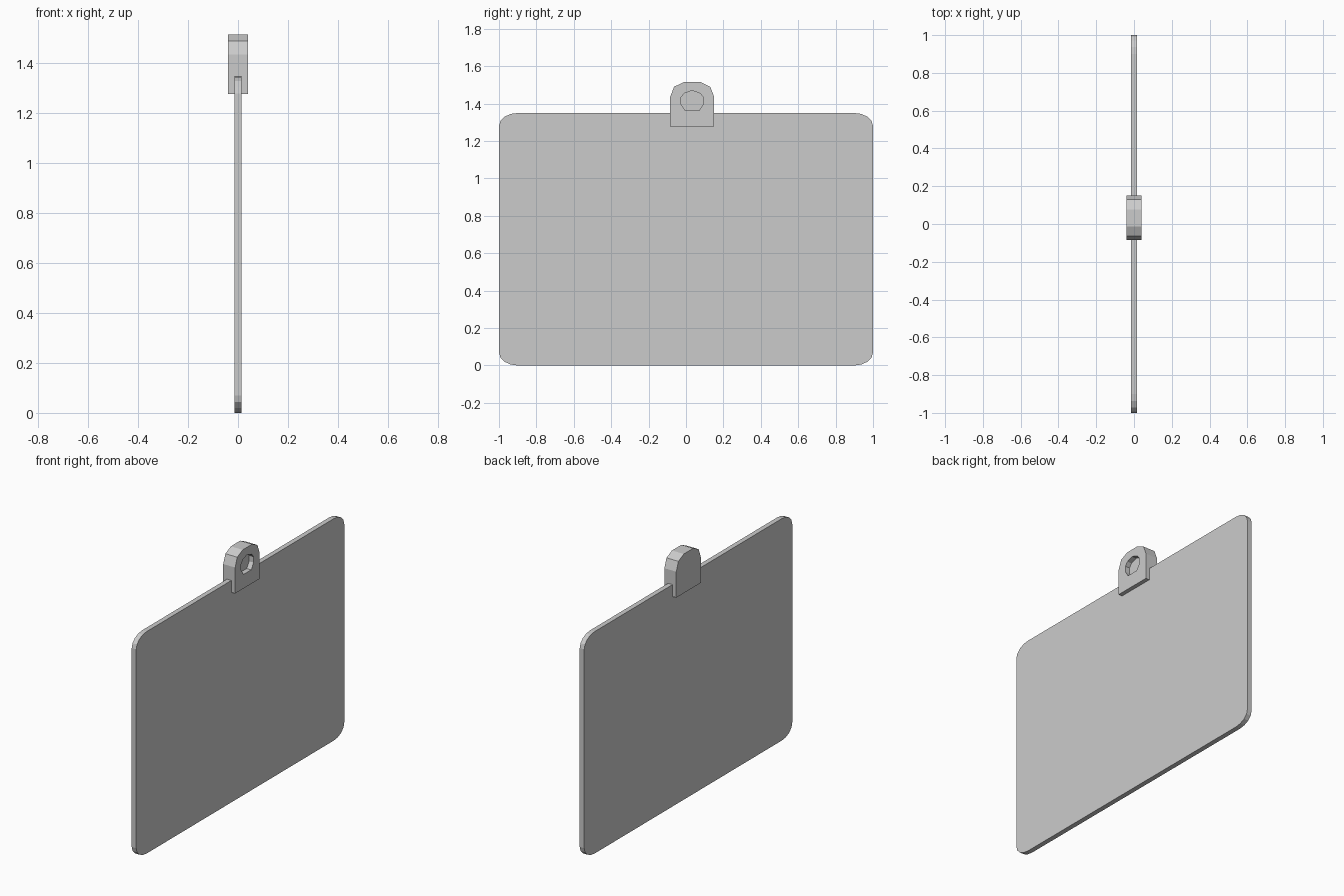
import bpy, bmesh, math

if "Cube" in bpy.data.objects:
    bpy.data.objects.remove(bpy.data.objects["Cube"])


def extrude_profile(name, profile, x0, x1):
    """Solid from a (y, z) outline, extruded from x0 to x1."""
    bm = bmesh.new()
    face = bm.faces.new([bm.verts.new((x0, y, z)) for y, z in profile])
    ext = bmesh.ops.extrude_face_region(bm, geom=[face])["geom"]
    verts = [g for g in ext if isinstance(g, bmesh.types.BMVert)]
    bmesh.ops.translate(bm, verts=verts, vec=(x1 - x0, 0, 0))
    bmesh.ops.recalc_face_normals(bm, faces=bm.faces)
    mesh = bpy.data.meshes.new(name)
    bm.to_mesh(mesh)
    bm.free()
    obj = bpy.data.objects.new(name, mesh)
    bpy.context.collection.objects.link(obj)
    return obj


def mirrored(half, cy):
    """Close a half outline (offsets from cy, top to bottom) by mirroring it."""
    left = [(-d, z) for d, z in reversed(half) if d > 0]
    return [(cy + d, z) for d, z in half + left]


# Thin panel with rounded corners
HEIGHT, RY, RZ, STEPS = 1.35, 0.1, 0.07, 4
outline = []
for corner, (sy, sz) in enumerate([(1, 1), (-1, 1), (-1, -1), (1, -1)]):
    cy, cz = sy * (1 - RY), HEIGHT / 2 + sz * (HEIGHT / 2 - RZ)
    for i in range(STEPS + 1):
        a = math.pi / 2 * (corner + i / STEPS)
        outline.append((cy + RY * math.cos(a), cz + RZ * math.sin(a)))
extrude_profile("panel", outline, -0.015, 0.015)

# Clip straddling the top edge
CY = 0.033
clip = extrude_profile("top_clip", mirrored(
    [(0.045, 1.515), (0.097, 1.49), (0.118, 1.435), (0.118, 1.277)], CY), -0.04, 0.04)

# Blind round recess in the right side of the clip
cutter = extrude_profile("recess_cutter", mirrored(
    [(0, 1.47), (0.042, 1.455), (0.06, 1.433), (0.06, 1.397), (0.037, 1.362)], CY), 0.01, 0.06)
cutter.hide_render = True
cutter.hide_set(True)
cut = clip.modifiers.new("recess", 'BOOLEAN')
cut.operation = 'DIFFERENCE'
cut.solver = 'EXACT'
cut.object = cutter
